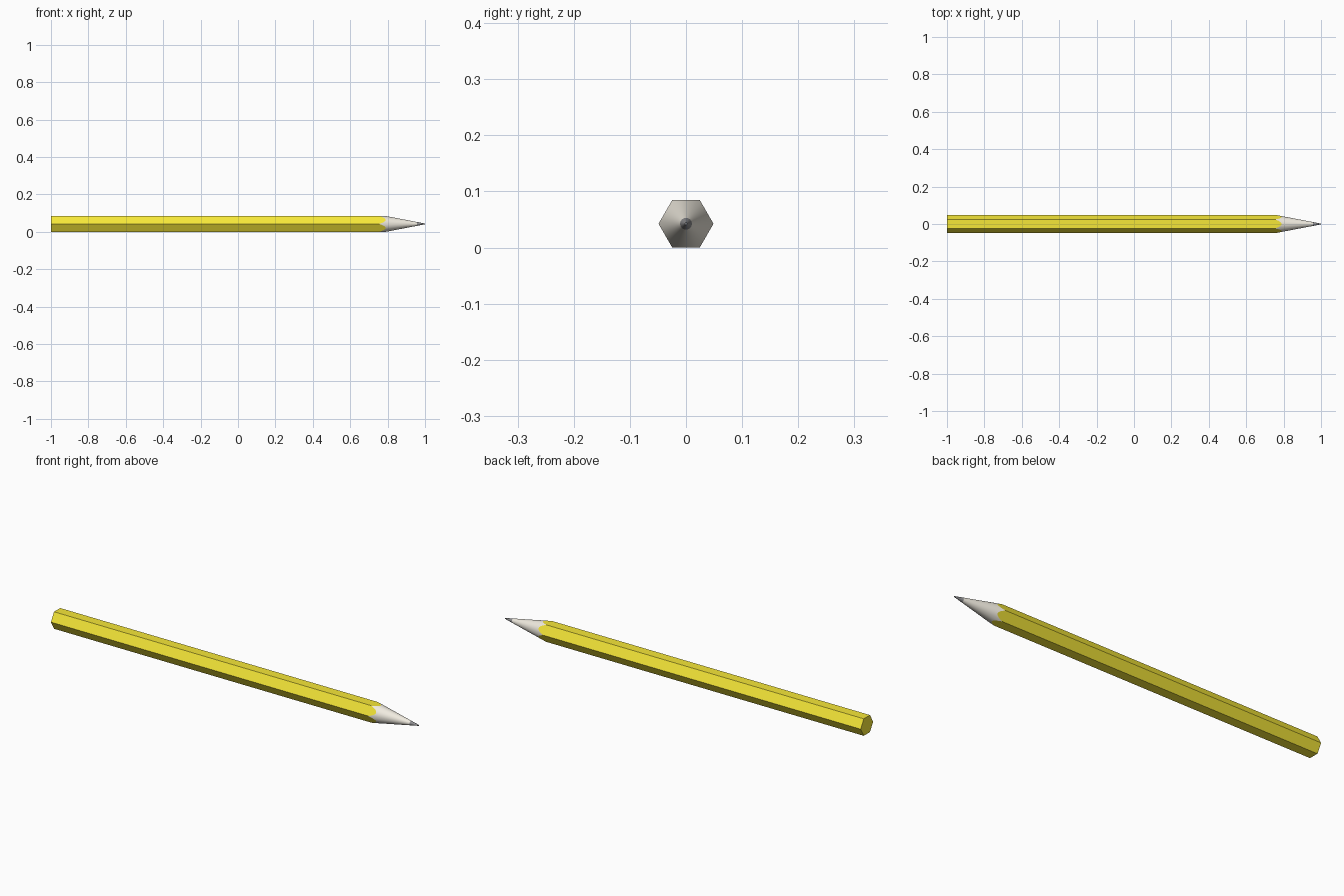
import bpy, bmesh
from math import pi, cos, sin

if "Cube" in bpy.data.objects:
    bpy.data.objects.remove(bpy.data.objects["Cube"])

R = 0.049                    # hexagon corner radius
AP = R * cos(pi / 6)         # hexagon flat radius, also the axis height
TIP_R, LEAD_R, SLOPE = 0.002, 0.0105, 0.192
N = 96                       # steps around the axis


def material(name, rgb):
    m = bpy.data.materials.new(name)
    m.diffuse_color = (*rgb, 1)
    m.use_nodes = True
    m.node_tree.nodes["Principled BSDF"].inputs["Base Color"].default_value = m.diffuse_color
    return m


def cone_x(r):
    """Position along the pencil where the sharpened cone has radius r."""
    return 1 - (r - TIP_R) / SLOPE


def hex_r(a):
    return AP / cos((a % (pi / 3)) - pi / 6)


def ring(bm, angles, radius, x=None):
    out = []
    for a in angles:
        r = radius(a)
        out.append(bm.verts.new((cone_x(r) if x is None else x,
                                 r * cos(a), AP + r * sin(a))))
    return out


def bridge(bm, a, b):
    n = len(a)
    for i in range(n):
        j = (i + 1) % n
        bm.faces.new((a[i], a[j], b[j], b[i]))


def finish(bm, name, mat, smooth):
    bmesh.ops.recalc_face_normals(bm, faces=bm.faces)
    me = bpy.data.meshes.new(name)
    bm.to_mesh(me)
    bm.free()
    me.materials.append(mat)
    ob = bpy.data.objects.new(name, me)
    bpy.context.collection.objects.link(ob)
    if smooth:
        bpy.ops.object.select_all(action='DESELECT')
        ob.select_set(True)
        bpy.context.view_layer.objects.active = ob
        bpy.ops.object.shade_smooth_by_angle(angle=pi / 6)


angles = [2 * pi * i / N for i in range(N)]

# Painted hexagonal body: one n-gon per side, scalloped at the sharpened end
bm = bmesh.new()
back = ring(bm, angles[::N // 6], hex_r, -1)
scallop = ring(bm, angles, hex_r)
bm.faces.new(back)
step = N // 6
for s in range(6):
    edge = [scallop[(s * step + k) % N] for k in range(step + 1)]
    bm.faces.new([back[(s + 1) % 6], back[s]] + edge)
finish(bm, "body", material("yellow_paint", (0.92, 0.80, 0.04)), False)

# Bare wood cone, cut to meet the scalloped paint edge
bm = bmesh.new()
bridge(bm, ring(bm, angles, hex_r), ring(bm, angles, lambda a: LEAD_R))
finish(bm, "wood_cone", material("bare_wood", (0.87, 0.83, 0.74)), True)

# Lead point
bm = bmesh.new()
base = ring(bm, angles, lambda a: LEAD_R)
tip = ring(bm, angles, lambda a: TIP_R)
bridge(bm, base, tip)
bm.faces.new(tip)
finish(bm, "lead", material("graphite", (0.27, 0.27, 0.28)), True)
